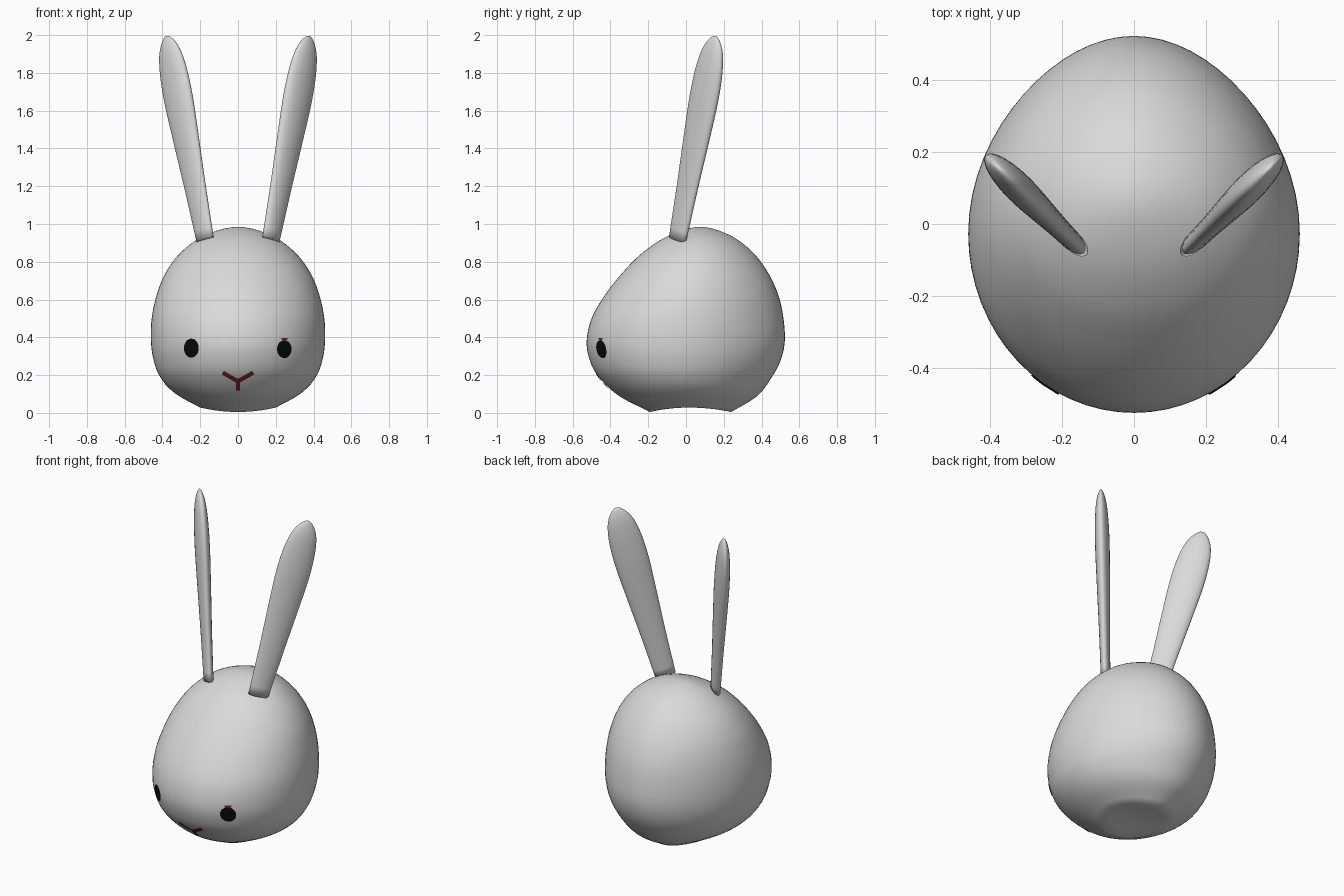
import bpy, bmesh, math
from mathutils import Vector
from mathutils.bvhtree import BVHTree

if "Cube" in bpy.data.objects:
    bpy.data.objects.remove(bpy.data.objects["Cube"])


def material(name, rgb):
    m = bpy.data.materials.new(name)
    m.use_nodes = True
    color = (*rgb, 1)
    m.diffuse_color = color
    m.node_tree.nodes["Principled BSDF"].inputs["Base Color"].default_value = color
    return m


fur = material("pale grey fur", (0.7, 0.7, 0.7))
black = material("eye black", (0.003, 0.003, 0.003))
red = material("mouth dark red", (0.17, 0.018, 0.02))


def smooth_rows(rows, after, steps):
    """Catmull-Rom refinement of profile rows; 'after' continues past the end."""
    pts = [Vector(r) for r in rows]
    pts = [2 * pts[0] - pts[1]] + pts + [Vector(after)]
    out = []
    for a, b, c, d in zip(pts, pts[1:], pts[2:], pts[3:]):
        for i in range(steps):
            t = i / steps
            out.append(0.5 * (2 * b + (c - a) * t + (2 * a - 5 * b + 4 * c - d) * t * t
                              + (3 * b - a - 3 * c + d) * t ** 3))
    return out


def finish(name, bm, mat):
    mesh = bpy.data.meshes.new(name)
    bm.to_mesh(mesh)
    bm.free()
    mesh.materials.append(mat)
    obj = bpy.data.objects.new(name, mesh)
    bpy.context.collection.objects.link(obj)
    return obj


def loft(name, rings, bottom, top, mat):
    """Skin closed rings smoothly, with a point at both ends."""
    bm = bmesh.new()
    loops = [[bm.verts.new(p) for p in ring] for ring in rings]
    n = len(loops[0])
    low, high = bm.verts.new(bottom), bm.verts.new(top)
    for j in range(n):
        k = (j + 1) % n
        for a, b in zip(loops, loops[1:]):
            bm.faces.new((a[j], a[k], b[k], b[j]))
        bm.faces.new((loops[0][k], loops[0][j], low))
        bm.faces.new((loops[-1][j], loops[-1][k], high))
    bmesh.ops.recalc_face_normals(bm, faces=bm.faces)
    for f in bm.faces:
        f.smooth = True
    return finish(name, bm, mat)


def angles(n):
    return [2 * math.pi * i / n for i in range(n)]


# Head: each row is height, half width, front y, back y
head_rows = [
    (0.005, 0.20, -0.19, 0.24), (0.09, 0.328, -0.355, 0.378), (0.19, 0.412, -0.462, 0.455),
    (0.28, 0.447, -0.51, 0.502), (0.38, 0.461, -0.526, 0.523), (0.50, 0.457, -0.5, 0.516),
    (0.62, 0.432, -0.432, 0.49), (0.74, 0.384, -0.338, 0.436), (0.85, 0.302, -0.228, 0.353),
    (0.94, 0.176, -0.088, 0.234), (0.985, 0.0, 0.075, 0.075)]
ARCH = 0.024
head_rings = []

# Arched underside, inside the bottom rim
for scale in (0.35, 0.7):
    head_rings.append([(0.2 * scale * math.cos(a), 0.02 + 0.215 * scale * math.sin(a),
                        0.005 + ARCH * (1 - (scale * math.sin(a)) ** 2)) for a in angles(64)])

# Outer skin, widest a little ahead of the middle and narrowed at the back
for z, rx, front, back in smooth_rows(head_rows, (0.94, -0.176, 0.234, -0.088), 5):
    lift = ARCH * max(0, 1 - z / 0.15)
    middle = (front + back) / 2 - 0.06 * rx
    ring = []
    for a in angles(64):
        c, s = math.cos(a), math.sin(a)
        reach = back - middle if s > 0 else middle - front
        pinch = 1 - 0.12 * max(0, s) ** 2
        ring.append((rx * c * pinch, middle + reach * s, z + lift * c * c))
    head_rings.append(ring)
head = loft("head", head_rings, (0, 0.02, 0.005 + ARCH), (0, 0.075, 0.985), fur)

# Ears: flat tapered blades leaning outward and back; rows are length, width, thickness
ear_rows = [(0, 0.06, 0.027), (0.28, 0.073, 0.031), (0.55, 0.089, 0.037),
            (0.78, 0.1, 0.041), (0.95, 0.091, 0.037), (1.06, 0.06, 0.025), (1.117, 0, 0)]
for side, label in ((1, "left"), (-1, "right")):
    base = Vector((0.174 * side, -0.045, 0.917))
    axis = Vector((0.189 * side, 0.187, 1)).normalized()
    thin = Vector((side, -1, 0)).normalized()
    wide = axis.cross(thin)
    rings = [[base + axis * h + wide * (w * math.cos(a)) + thin * (t * math.sin(a))
              for a in angles(32)]
             for h, w, t in smooth_rows(ear_rows, (1.06, -0.06, -0.025), 5)]
    loft(label + "_ear", rings, base, base + axis * 1.117, fur)

# Face details: thin patches laid on the front of the head
bm = bmesh.new()
bm.from_mesh(head.data)
surface = BVHTree.FromBMesh(bm)
bm.free()


def patch(name, shape, nu, nv, mat):
    """Lay a grid, given by shape(u, v) -> (x, z), onto the head."""
    bm = bmesh.new()
    grid = []
    for i in range(nu + 1):
        row = []
        for j in range(nv + 1):
            x, z = shape(i / nu, j / nv)
            hit, normal, _, _ = surface.ray_cast(Vector((x, -2, z)), Vector((0, 1, 0)))
            row.append(bm.verts.new(hit + normal * 0.004))
        grid.append(row)
    for i in range(nu):
        for j in range(nv):
            bm.faces.new((grid[i][j], grid[i + 1][j], grid[i + 1][j + 1], grid[i][j + 1]))
    bmesh.ops.remove_doubles(bm, verts=bm.verts, dist=0.0001)
    bm.normal_update()
    for f in bm.faces:
        f.smooth = True
        if f.normal.y > 0:
            f.normal_flip()
    return finish(name, bm, mat)


def oval(cx, cz, rx, rz):
    return lambda u, v: (cx + rx * u * math.cos(2 * math.pi * v),
                         cz + rz * u * math.sin(2 * math.pi * v))


def stroke(start, end, width):
    a, b = Vector(start), Vector(end)
    d = (b - a).normalized()
    across = Vector((-d.y, d.x)) * width
    return lambda u, v: a.lerp(b, u) + across * (v - 0.5)


patch("left_eye", oval(0.243, 0.338, 0.038, 0.047), 3, 24, black)
patch("left_eye_mark", stroke((0.228, 0.39), (0.26, 0.39), 0.01), 3, 1, red)
patch("right_eye", oval(-0.245, 0.343, 0.039, 0.05), 3, 24, black)
patch("left_mouth_line", stroke((0.08, 0.215), (0, 0.17), 0.022), 6, 2, red)
patch("right_mouth_line", stroke((-0.08, 0.215), (0, 0.17), 0.022), 6, 2, red)
patch("mouth_stem", stroke((0, 0.18), (0, 0.122), 0.022), 5, 2, red)
